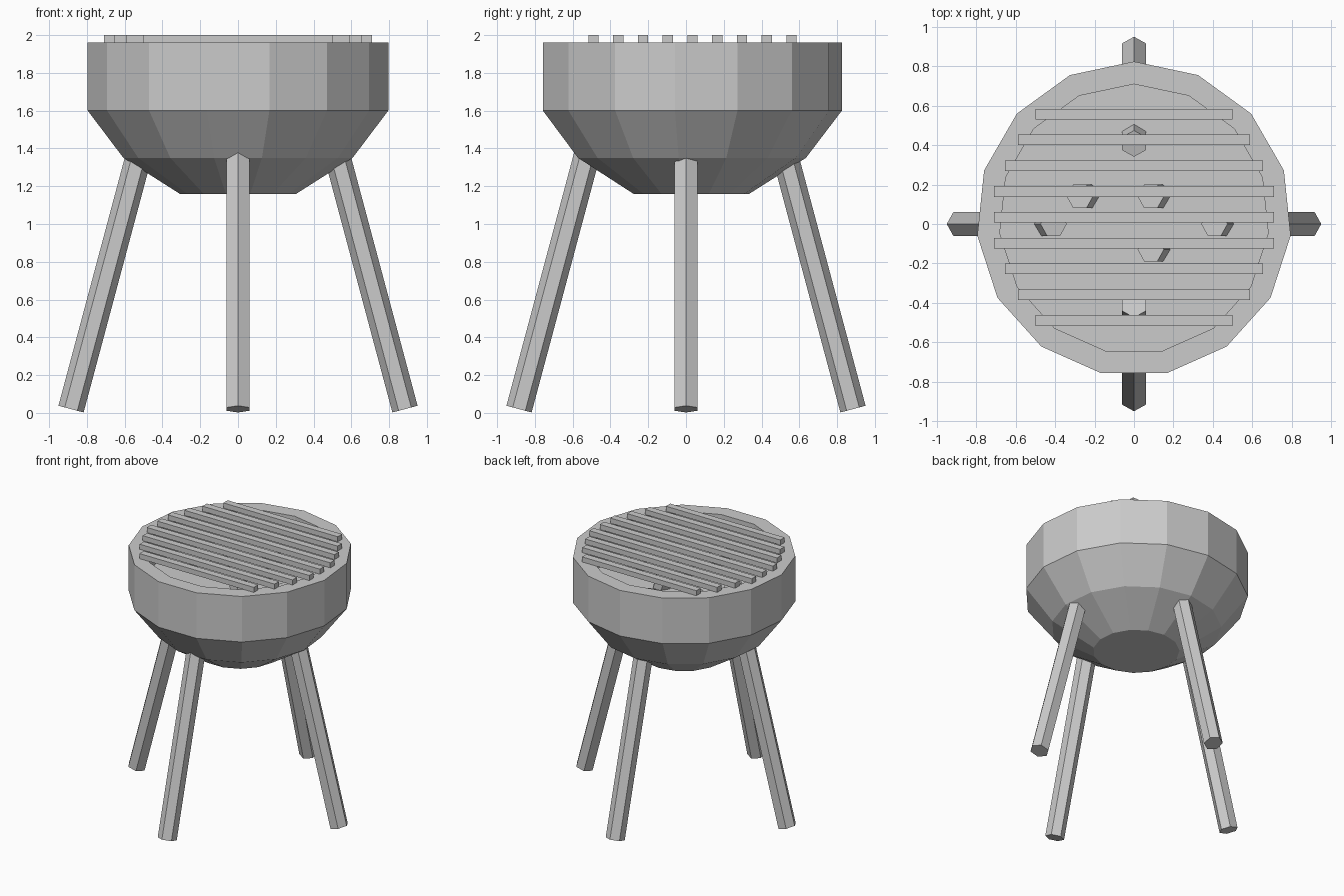
import bpy, bmesh, math
from mathutils import Vector

if "Cube" in bpy.data.objects:
    bpy.data.objects.remove(bpy.data.objects["Cube"])

CY = 0.025  # bowl centre along y
SIDES = 15


def make_object(name, bm):
    bmesh.ops.recalc_face_normals(bm, faces=bm.faces)
    mesh = bpy.data.meshes.new(name)
    bm.to_mesh(mesh)
    bm.free()
    obj = bpy.data.objects.new(name, mesh)
    bpy.context.collection.objects.link(obj)
    return obj


def lathe(name, profile):
    """Stack polygon rings (radius, z) and cap both ends."""
    bm = bmesh.new()
    rings = []
    for r, z in profile:
        ring = []
        for i in range(SIDES):
            a = math.pi / 2 + 2 * math.pi * i / SIDES
            ring.append(bm.verts.new((r * math.cos(a), CY + r * math.sin(a), z)))
        rings.append(ring)
    for lo, hi in zip(rings, rings[1:]):
        for i in range(SIDES):
            j = (i + 1) % SIDES
            bm.faces.new((lo[i], lo[j], hi[j], hi[i]))
    bm.faces.new(rings[0])
    bm.faces.new(rings[-1])
    return make_object(name, bm)


def hex_rod(name, start, end, out, radius=0.069):
    """Hexagonal rod whose ridge points along the outward direction."""
    start, end = Vector(start), Vector(end)
    axis = (end - start).normalized()
    side = axis.cross(Vector(out)).normalized()
    ridge = side.cross(axis)
    bm = bmesh.new()
    ends = [[bm.verts.new(p + radius * (math.cos(k * math.pi / 3) * ridge
                                        + math.sin(k * math.pi / 3) * side))
             for k in range(6)] for p in (start, end)]
    for k in range(6):
        j = (k + 1) % 6
        bm.faces.new((ends[0][k], ends[0][j], ends[1][j], ends[1][k]))
    bm.faces.new(ends[0])
    bm.faces.new(ends[1])
    return make_object(name, bm)


# Faceted bowl with a flat rim and recessed floor
lathe("bowl", [(0.31, 1.16), (0.61, 1.35), (0.80, 1.60), (0.80, 1.96),
               (0.685, 1.96), (0.685, 1.70)])

# Four splayed legs that poke through the bowl floor
for name, dx, dy in (("right_leg", 1, 0), ("back_leg", 0, 1),
                     ("left_leg", -1, 0), ("front_leg", 0, -1)):
    hex_rod(name, (0.884 * dx, 0.884 * dy, 0.02),
            (0.408 * dx, 0.408 * dy, 1.80), (dx, dy, 0))

# Coal stubs lying in the bowl
for n, (x, y) in enumerate(((-0.275, 0.14), (0.085, 0.14), (0.085, -0.13))):
    hex_rod(f"coal_{n + 1}", (x + 0.054, y, 1.60), (x, y, 1.80), (1, 0, 0))

# Grill bars, shorter toward the front and back
half_lengths = [0.71, 0.71, 0.655, 0.59, 0.50]
for i in range(-4, 5):
    bm = bmesh.new()
    bmesh.ops.create_cube(bm, size=1)
    bmesh.ops.scale(bm, vec=(2 * half_lengths[abs(i)], 0.054, 0.04), verts=bm.verts)
    bmesh.ops.translate(bm, vec=(0, 0.034 + 0.131 * i, 1.98), verts=bm.verts)
    make_object(f"grill_bar_{i + 5}", bm)
